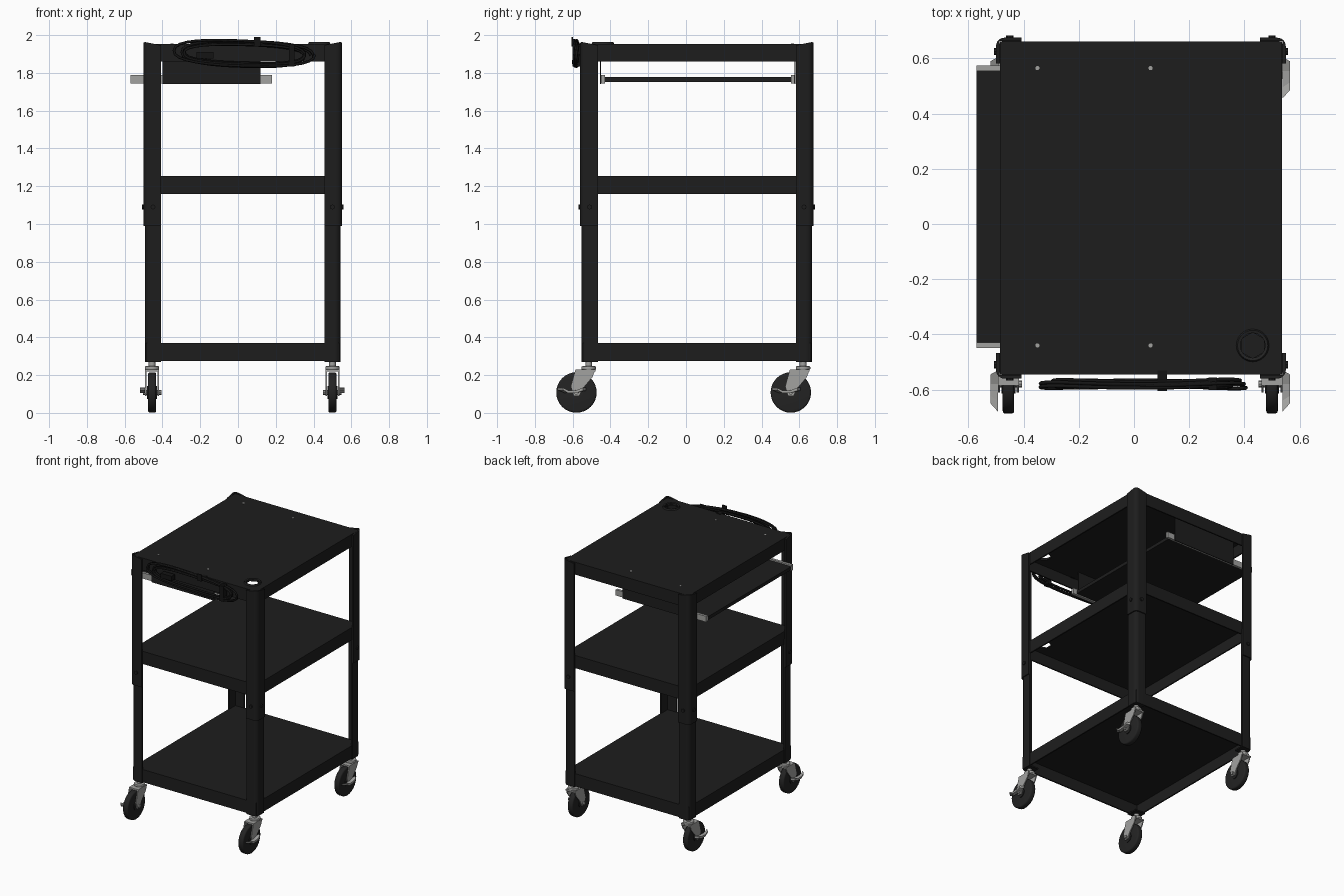
import bpy, bmesh, math, random
from mathutils import Matrix, Vector

if "Cube" in bpy.data.objects:
    bpy.data.objects.remove(bpy.data.objects["Cube"])

random.seed(4)


def material(name, r, g, b):
    m = bpy.data.materials.new(name)
    m.diffuse_color = (r, g, b, 1)
    m.use_nodes = True
    m.node_tree.nodes["Principled BSDF"].inputs["Base Color"].default_value = m.diffuse_color
    return m


BLACK = material("black_steel", 0.0125, 0.0125, 0.0125)
RUBBER = material("dark_rubber", 0.017, 0.017, 0.017)
CORD = material("cord_black", 0.007, 0.007, 0.007)
ZINC = material("zinc_grey", 0.36, 0.36, 0.35)

# Outer frame limits
X0, X1, Y0, Y1 = -0.5, 0.55, -0.56, 0.675


def finish(bm, name, mat, smooth=None):
    bmesh.ops.recalc_face_normals(bm, faces=bm.faces)
    me = bpy.data.meshes.new(name)
    bm.to_mesh(me)
    bm.free()
    ob = bpy.data.objects.new(name, me)
    bpy.context.collection.objects.link(ob)
    me.materials.append(mat)
    if smooth:
        bpy.ops.object.select_all(action='DESELECT')
        ob.select_set(True)
        bpy.context.view_layer.objects.active = ob
        bpy.ops.object.shade_smooth_by_angle(angle=math.radians(smooth))
    return ob


def box(name, lo, hi, mat):
    bm = bmesh.new()
    bmesh.ops.create_cube(bm, size=1)
    for v in bm.verts:
        v.co = [lo[i] + (v.co[i] + 0.5) * (hi[i] - lo[i]) for i in range(3)]
    return finish(bm, name, mat)


def cylinder(name, centre, radius, depth, mat, axis='Z', sides=24, bevel=0):
    bm = bmesh.new()
    bmesh.ops.create_cone(bm, cap_ends=True, segments=sides, radius1=radius,
                          radius2=radius, depth=depth)
    if bevel:
        rim = [e for e in bm.edges if abs(e.verts[0].co.z - e.verts[1].co.z) < 1e-5]
        bmesh.ops.bevel(bm, geom=rim, offset=bevel, segments=3, profile=0.5, affect='EDGES')
    rot = {'X': Matrix.Rotation(math.pi / 2, 4, 'Y'),
           'Y': Matrix.Rotation(math.pi / 2, 4, 'X'), 'Z': Matrix()}[axis]
    bm.transform(Matrix.Translation(centre) @ rot)
    return finish(bm, name, mat, 35)


def prism(name, pts, place, mat, smooth=None):
    """Join two copies of a closed outline; place(point, end) gives 3D positions."""
    bm = bmesh.new()
    a, b = [[bm.verts.new(place(p, k)) for p in pts] for k in (0, 1)]
    bm.faces.new(a)
    bm.faces.new(b)
    for i in range(len(pts)):
        j = (i + 1) % len(pts)
        bm.faces.new((a[i], a[j], b[j], b[i]))
    return finish(bm, name, mat, smooth)


def angle_post(name, sx, sy, inset, z0, z1, slope):
    # L-shaped section with a rounded outer corner
    w, t, r = 0.093 - inset, 0.012, 0.03
    arc = [(r - r * math.cos(a), r - r * math.sin(a))
           for a in [math.radians(d) for d in range(0, 91, 15)]]
    pts = [(t, w), (0, w)] + arc + [(w, 0), (w, t), (t, t)]
    cx, cy = (X0 if sx > 0 else X1), (Y0 if sy > 0 else Y1)

    def place(p, k):
        return (cx + sx * (p[0] + inset), cy + sy * (p[1] + inset),
                z1 - slope * max(p) if k else z0)
    return prism(name, pts, place, BLACK, 40)


def caster(label, cx, cy, side):
    # cy is the swivel; the wheel trails towards -y
    wy, wz = cy - 0.065, 0.108
    cylinder(label + "_wheel", (cx, wy, wz), 0.107, 0.042, RUBBER, 'X', 32, 0.01)
    cylinder(label + "_hub", (cx, wy, wz), 0.035, 0.052, RUBBER, 'X', 16)
    cylinder(label + "_axle", (cx, wy, wz), 0.012, 0.098, ZINC, 'X', 8)
    cylinder(label + "_stem", (cx, cy, 0.26), 0.018, 0.04, ZINC, 'Z', 12)
    cylinder(label + "_swivel", (cx, cy, 0.238), 0.038, 0.018, ZINC, 'Z', 16, 0.004)
    box(label + "_crown", (cx - 0.038, cy - 0.07, 0.219), (cx + 0.038, cy + 0.035, 0.23), ZINC)
    outline = [(0.035, 0.23), (-0.07, 0.23), (-0.095, 0.14), (-0.08, 0.09),
               (-0.05, 0.09), (-0.03, 0.13), (0.02, 0.19)]
    for s, tag in ((-1, "left"), (1, "right")):
        prism(f"{label}_fork_{tag}", outline,
              lambda p, k: (cx + s * (0.03 + 0.008 * k), cy + p[0], p[1]), ZINC)
    # curved brake pedal on the outer face
    pedal = [(0.05, 0.118), (0.0, 0.106), (-0.06, 0.104), (-0.1, 0.122),
             (-0.1, 0.132), (-0.06, 0.118), (0.0, 0.12), (0.05, 0.134)]
    prism(label + "_brake", pedal,
          lambda p, k: (cx + side * (0.038 + 0.027 * k), wy + p[0] * (1 - 0.3 * k), p[1]), ZINC)


# Corner posts (sliding upper sleeve over a lower leg), bolts and casters
for sx, tx in ((1, "left"), (-1, "right")):
    for sy, ty in ((1, "front"), (-1, "back")):
        n = f"{ty}_{tx}"
        angle_post(n + "_upper_post", sx, sy, 0.0, 0.99, 1.965, 0.2)
        angle_post(n + "_lower_post", sx, sy, 0.008, 0.27, 1.2, 0.0)
        cx, cy = (X0 if sx > 0 else X1), (Y0 if sy > 0 else Y1)
        cylinder(n + "_side_bolt", (cx, cy + sy * 0.05, 1.09), 0.013, 0.016, BLACK, 'X', 8)
        cylinder(n + "_end_bolt", (cx + sx * 0.05, cy, 1.09), 0.013, 0.016, BLACK, 'Y', 8)
        box(n + "_caster_plate", (min(cx + sx * .02, cx + sx * .09), min(cy + sy * .02, cy + sy * .09), 0.27),
            (max(cx + sx * .02, cx + sx * .09), max(cy + sy * .02, cy + sy * .09), 0.28), BLACK)
        caster(n + "_caster", -0.455 if sx > 0 else 0.5, -0.515 if sy > 0 else 0.62, -sx)

# Hidden cutter for the cable holes
cutter = cylinder("cable_hole_cutter", (0.43, -0.44, 1.55), 0.047, 1.0, BLACK, 'Z', 6)
cutter.hide_render = True
cutter.display_type = 'WIRE'


# Shelves: sheet pans with flanges turned down
def shelf(name, z0, z1, hole):
    m = 0.014
    bm = bmesh.new()
    bmesh.ops.create_cube(bm, size=1)
    for v in bm.verts:
        v.co = ((X0 + X1) / 2 + v.co.x * (X1 - X0 - 2 * m),
                (Y0 + Y1) / 2 + v.co.y * (Y1 - Y0 - 2 * m),
                z1 if v.co.z > 0 else z0)
    bm.normal_update()
    bmesh.ops.delete(bm, geom=[f for f in bm.faces if f.normal.z < -0.9], context='FACES')
    me = bpy.data.meshes.new(name)
    bm.to_mesh(me)
    bm.free()
    me.materials.append(BLACK)
    ob = bpy.data.objects.new(name, me)
    bpy.context.collection.objects.link(ob)
    sol = ob.modifiers.new("sheet", 'SOLIDIFY')
    sol.thickness, sol.offset, sol.use_even_offset = 0.01, -1, True
    if hole:
        cut = ob.modifiers.new("hole", 'BOOLEAN')
        cut.operation, cut.object, cut.solver = 'DIFFERENCE', cutter, 'EXACT'


shelf("bottom_shelf", 0.275, 0.37, False)
shelf("middle_shelf", 1.16, 1.255, True)
shelf("top_shelf", 1.86, 1.953, True)


# Grommet ring round the cable hole in the top
def ring(p, k):
    return p
bm = bmesh.new()
loops = []
for rad, z, n in ((0.045, 1.945, 24), (0.045, 1.96, 24), (0.055, 1.963, 24), (0.06, 1.952, 24)):
    loops.append([bm.verts.new((0.43 + rad * math.cos(math.tau * i / n),
                                -0.44 + rad * math.sin(math.tau * i / n), z)) for i in range(n)])
for k in range(4):
    a, b = loops[k], loops[(k + 1) % 4]
    for i in range(24):
        j = (i + 1) % 24
        bm.faces.new((a[i], a[j], b[j], b[i]))
finish(bm, "cable_grommet", RUBBER, 40)

# Pull-out tray on two slide rails under the top
box("pull_out_tray", (-0.57, -0.43, 1.753), (0.15, 0.555, 1.778), BLACK)
for y, tag, d in ((-0.44, "front", -1), (0.565, "back", 1)):
    box(tag + "_slide_rail", (-0.57, y - 0.01, 1.745), (0.18, y + 0.01, 1.788), ZINC)
    box(tag + "_rail_bracket", (-0.4, y + d * 0.012 - 0.003, 1.74), (0.12, y + d * 0.012 + 0.003, 1.943), BLACK)
    for x in (-0.35, 0.06):
        cylinder(tag + "_rail_screw", (x, y, 1.953), 0.008, 0.006, ZINC, 'Z', 8)

# Coiled power cord hung on the front flange
cord = bpy.data.curves.new("power_cord", 'CURVE')
cord.dimensions = '3D'
cord.bevel_depth, cord.bevel_resolution = 0.007, 1
cord.materials.append(CORD)
turns, steps = 6, 28
sp = cord.splines.new('POLY')
sp.points.add(turns * steps)
rx, rz, cz = 0.36, 0.065, 1.905
for i in range(turns * steps + 1):
    if i % steps == 0:
        goal = (random.uniform(0.3, 0.385), random.uniform(0.045, 0.08), random.uniform(1.89, 1.915))
    rx, rz, cz = [v + (g - v) * 0.12 for v, g in zip((rx, rz, cz), goal)]
    a = math.tau * i / steps
    x = rx * math.copysign(abs(math.cos(a)) ** 0.8, math.cos(a))
    z = cz + rz * math.copysign(abs(math.sin(a)) ** 0.8, math.sin(a)) - 0.03 * x
    sp.points[i].co = (0.03 + x, -0.567 - 0.026 * (i / (turns * steps)) + 0.004 * math.sin(3 * a), z, 1)
cord_ob = bpy.data.objects.new("power_cord", cord)
bpy.context.collection.objects.link(cord_ob)

# Cord hook, tie and plug
box("cord_hook", (0.085, -0.602, 1.94), (0.12, -0.53, 1.956), CORD)
box("cord_hook_lip", (0.085, -0.606, 1.94), (0.12, -0.598, 1.99), CORD)
box("cord_plug", (-0.22, -0.6, 1.875), (-0.13, -0.56, 1.91), CORD)
box("cord_tie", (0.27, -0.602, 1.835), (0.3, -0.556, 1.95), CORD)
